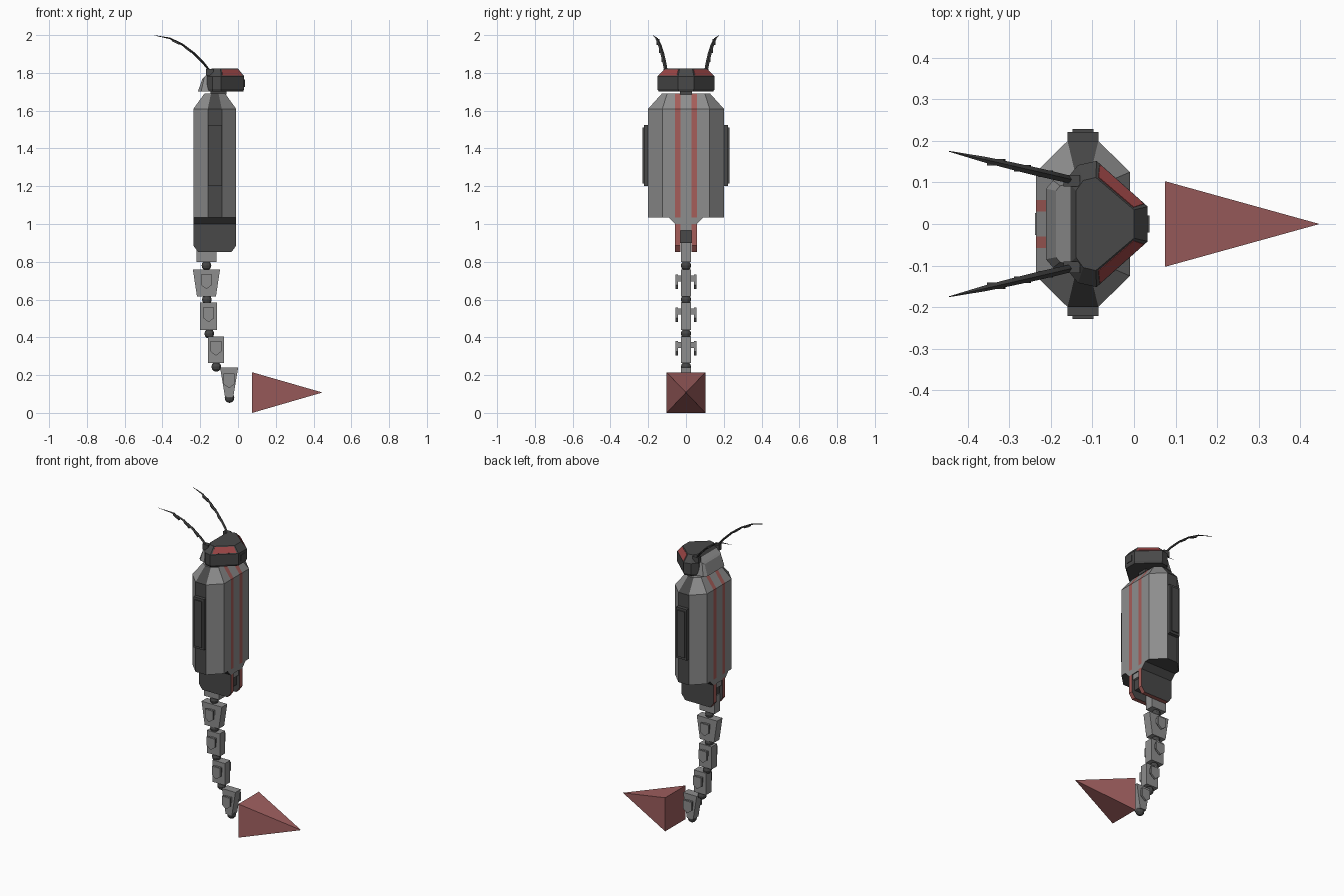
import bpy, bmesh, math
from mathutils import Vector

if "Cube" in bpy.data.objects:
    bpy.data.objects.remove(bpy.data.objects["Cube"])


def material(name, r, g, b):
    m = bpy.data.materials.new(name)
    m.diffuse_color = (r, g, b, 1)
    m.use_nodes = True
    m.node_tree.nodes["Principled BSDF"].inputs["Base Color"].default_value = m.diffuse_color
    return m


GREY = material("light grey", 0.27, 0.27, 0.27)
DARK = material("charcoal", 0.065, 0.065, 0.065)
BLACK = material("near black", 0.045, 0.045, 0.045)
STRIPE = material("stripe red", 0.38, 0.11, 0.10)
VISOR = material("visor red", 0.33, 0.06, 0.06)
CONE = material("soft red", 0.35, 0.115, 0.115)


def loft(name, rings, mats, rule=None):
    """Skin closed rings of 3D points; rule(face) picks the material slot."""
    bm = bmesh.new()
    rows = [[bm.verts.new(p) for p in ring] for ring in rings]
    n = len(rows[0])
    bm.faces.new(rows[0])
    bm.faces.new(rows[-1])
    for a, b in zip(rows, rows[1:]):
        for i in range(n):
            j = (i + 1) % n
            bm.faces.new((a[i], a[j], b[j], b[i]))
    bmesh.ops.recalc_face_normals(bm, faces=bm.faces)
    bm.normal_update()
    if rule:
        for f in bm.faces:
            f.material_index = rule(f)
    me = bpy.data.meshes.new(name)
    bm.to_mesh(me)
    bm.free()
    for m in mats:
        me.materials.append(m)
    ob = bpy.data.objects.new(name, me)
    bpy.context.collection.objects.link(ob)
    return ob


def side_prism(name, xz, y0, y1, mats, rule=None):
    return loft(name, [[(x, y, z) for x, z in xz] for y in (y0, y1)], mats, rule)


def box(name, x0, x1, y0, y1, z0, z1, mat):
    return side_prism(name, [(x0, z0), (x1, z0), (x1, z1), (x0, z1)], y0, y1, [mat])


def ball(name, x, z, r=0.027):
    bpy.ops.mesh.primitive_uv_sphere_add(segments=10, ring_count=6, radius=r, location=(x, 0, z))
    ob = bpy.context.object
    ob.name = name
    ob.data.materials.append(DARK)


# Torso: eight-sided shell, with extra cuts on the x faces for the stripes
CX = -0.123


def torso_ring(hx, c, wx, oy, z):
    ys = (-c, -0.058, -0.03, 0.03, 0.058, c)
    pts = [(hx, y) for y in ys] + [(wx, oy), (-wx, oy)]
    pts += [(-x, -y) for x, y in pts]
    return [(CX + x, y, z) for x, y in pts]


def torso_paint(f):
    c, n = f.calc_center_median(), f.normal
    if n.z < -0.9 or abs(n.y) > 0.8:
        return 1
    if abs(n.x) > 0.4 and 0.03 < abs(c.y) < 0.058:
        return 2
    return 0


# The diagonal corner facets sit well below the 0.8 side-normal threshold
loft("torso", [torso_ring(0.113, 0.125, 0.037, 0.2, 1.035),
               torso_ring(0.113, 0.125, 0.037, 0.2, 1.61),
               torso_ring(0.055, 0.1, 0.02, 0.128, 1.69)],
     [GREY, DARK, STRIPE],
     lambda f: 1 if abs(f.normal.x) < 0.1 and abs(f.normal.y) > 0.5 else torso_paint(f))

# Hip flare under the torso
loft("hip_flare", [[(CX + sx * 0.113, sy * y, z) for sx, sy in
                    ((-1, -1), (1, -1), (1, 1), (-1, 1))]
                   for y, z in ((0.058, 1.0), (0.092, 1.036))],
     [GREY, DARK], lambda f: 0 if abs(f.normal.x) > 0.7 else 1)

plate = [(-0.236, 1.01), (-0.236, 0.885), (-0.212, 0.852),
         (-0.034, 0.852), (-0.01, 0.885), (-0.01, 1.01)]
for s, side in ((1, "left"), (-1, "right")):
    # Side pods with a raised inner panel
    box(side + "_pod", -0.16, -0.086, s * 0.19, s * 0.222, 1.2, 1.525, DARK)
    box(side + "_pod_panel", -0.148, -0.098, s * 0.22, s * 0.229, 1.215, 1.51, DARK)
    # Hip plates with red rims
    side_prism(side + "_hip_plate", plate, s * 0.03, s * 0.058, [STRIPE, DARK],
               lambda f: 1 if abs(f.normal.y) > 0.7 else 0)

# Blocks and joint between the hip plates
box("hip_core", -0.23, -0.016, -0.028, 0.028, 0.965, 1.03, GREY)
box("hip_joint", -0.215, -0.03, -0.029, 0.029, 0.9, 0.966, DARK)
box("tail_root", -0.22, -0.115, -0.027, 0.027, 0.8, 0.91, GREY)

# Tail: centre x, joint z, top z, bottom z, half widths top and bottom
tail = [(-0.167, 0.78, 0.76, 0.615, 0.072, 0.05),
        (-0.155, 0.6, 0.585, 0.44, 0.045, 0.045),
        (-0.117, 0.42, 0.405, 0.265, 0.043, 0.043),
        (-0.047, 0.245, 0.24, 0.085, 0.048, 0.022)]
joint_x = (-0.167, -0.165, -0.152, -0.115)
for i, (x, jz, z1, z0, w1, w0) in enumerate(tail):
    ball(f"tail_joint_{i}", joint_x[i], jz)
    side_prism(f"tail_segment_{i}", [(x - w0, z0), (x + w0, z0), (x + w1, z1), (x - w1, z1)],
               -0.027, 0.027, [GREY])
    zc = (z0 + z1) / 2 + 0.01
    shield = [(x - 0.029, zc + 0.035), (x - 0.029, zc - 0.02), (x, zc - 0.042),
              (x + 0.029, zc - 0.02), (x + 0.029, zc + 0.035)]
    for s in (1, -1):
        side_prism(f"tail_shield_{i}", shield, s * 0.043, s * 0.055, [GREY])
        box(f"shield_mount_{i}", x - 0.022, x + 0.022, s * 0.02, s * 0.045, zc - 0.002, zc + 0.03, GREY)
ball("tail_tip", -0.045, 0.08)

# Pyramid in front of the tail tip
loft("pyramid", [[(0.075, y, z) for y, z in ((-0.103, 0), (0.103, 0), (0.103, 0.215), (-0.103, 0.215))],
                 [(0.445, y * 0.0005, 0.108 + z * 0.0005) for y, z in ((-1, -1), (1, -1), (1, 1), (-1, 1))]],
     [CONE])

# Neck
box("neck", -0.145, -0.06, -0.032, 0.032, 1.685, 1.715, DARK)


# Head: wall, then sloped brow with red eye faces
def head_ring(half, z):
    return [(x, y, z) for x, y in half] + [(x, -y, z) for x, y in reversed(half)]


wall = [(0.033, 0.042), (-0.09, 0.152), (-0.135, 0.142), (-0.165, 0.105)]
low = [(0.028, 0.038), (-0.09, 0.145), (-0.135, 0.136), (-0.165, 0.1)]
brow = [(0.0, 0.034), (-0.092, 0.112), (-0.122, 0.105), (-0.14, 0.08)]
loft("head", [head_ring(low, 1.702), head_ring(wall, 1.715), head_ring(wall, 1.782), head_ring(brow, 1.822)],
     [DARK])
for s in (1, -1):
    # Eye plate laid just above the angled brow face
    a, b = Vector((0.033, s * 0.042, 1.782)), Vector((-0.09, s * 0.152, 1.782))
    d, c = Vector((0.0, s * 0.034, 1.822)), Vector((-0.092, s * 0.112, 1.822))
    n = (b - a).cross(d - a).normalized()
    n = n if n.z > 0 else -n
    quad = [(a.lerp(b, u)).lerp(d.lerp(c, u), v)
            for u, v in ((0.06, 0.1), (0.94, 0.1), (0.94, 0.88), (0.06, 0.88))]
    loft("eye", [[p - n * 0.002 for p in quad], [p + n * 0.002 for p in quad]], [VISOR])

box("face_nub", 0.02, 0.037, -0.02, 0.02, 1.725, 1.765, DARK)

# Sloped grey guard on the back of the head
loft("head_guard", [[(-0.14, -0.12, z) for z in (1.702,)] + [(-0.14, 0.12, 1.702), (-0.14, 0.1, 1.812), (-0.14, -0.1, 1.812)],
                    [(-0.195, -0.105, 1.702), (-0.195, 0.105, 1.702), (-0.178, 0.092, 1.78), (-0.178, -0.092, 1.78)],
                    [(-0.212, -0.085, 1.702), (-0.212, 0.085, 1.702), (-0.188, 0.08, 1.77), (-0.188, -0.08, 1.77)]],
     [GREY])

# Antennae: curved tapering blades with small grey combs beneath
path = [(-0.145, 1.805), (-0.185, 1.855), (-0.235, 1.905), (-0.295, 1.95), (-0.36, 1.983), (-0.445, 1.999)]
widths = (0.009, 0.010, 0.010, 0.009, 0.007, 0.001)


def antenna_y(x):
    return 0.105 + (-0.145 - x) / 0.3 * 0.07


for s, side in ((1, "left"), (-1, "right")):
    rings = []
    for i, ((x, z), w) in enumerate(zip(path, widths)):
        p, q = path[max(i - 1, 0)], path[min(i + 1, 5)]
        t = Vector((q[0] - p[0], 0, q[1] - p[1])).normalized()
        up = Vector((-t.z, 0, t.x)) * w * 0.6
        y = Vector((0, w, 0))
        o = Vector((x, s * antenna_y(x), z))
        rings.append([o + up, o + y, o - up, o - y])
    loft(side + "_antenna", rings, [BLACK])
    box(side + "_antenna_base", -0.17, -0.13, s * 0.09, s * 0.118, 1.785, 1.82, DARK)
    for k in (1, 2, 3):
        (x0, z0), (x1, z1) = path[k], path[k + 1]
        xa, za, xb, zb = x0 + (x1 - x0) * .3, z0 + (z1 - z0) * .3, x0 + (x1 - x0) * .9, z0 + (z1 - z0) * .9
        ym = s * antenna_y((xa + xb) / 2)
        side_prism(side + "_antenna_comb", [(xa, za), (xb, zb), (xb + 0.005, zb - 0.013), (xa + 0.005, za - 0.013)],
                   ym - 0.008, ym + 0.008, [DARK])
